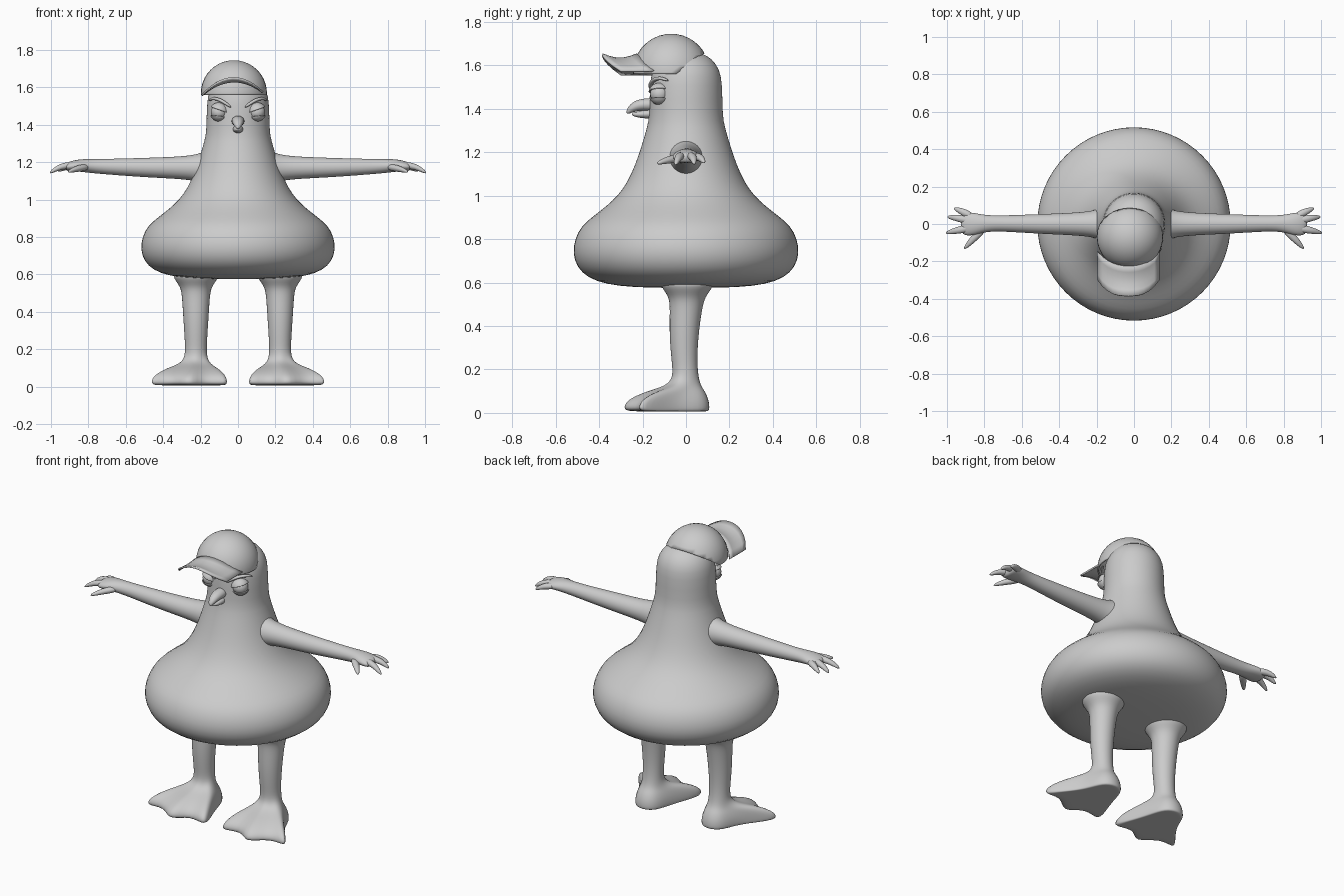
import bpy, bmesh, math
from mathutils import Vector

if "Cube" in bpy.data.objects:
    bpy.data.objects.remove(bpy.data.objects["Cube"], do_unlink=True)

GREY = (0.6, 0.6, 0.6, 1)
mat = bpy.data.materials.new("plain grey")
mat.use_nodes = True
mat.diffuse_color = GREY
mat.node_tree.nodes["Principled BSDF"].inputs["Base Color"].default_value = GREY


def finish(name, bm, mirror=False, subdiv=0, thickness=0):
    bmesh.ops.recalc_face_normals(bm, faces=bm.faces)
    mesh = bpy.data.meshes.new(name)
    bm.to_mesh(mesh)
    bm.free()
    mesh.materials.append(mat)
    mesh.shade_smooth()
    ob = bpy.data.objects.new(name, mesh)
    bpy.context.collection.objects.link(ob)
    if mirror:
        ob.modifiers.new("Mirror", "MIRROR").use_mirror_merge = False
    if thickness:
        solid = ob.modifiers.new("Solidify", "SOLIDIFY")
        solid.thickness = thickness
        solid.offset = 0
    if subdiv:
        sub = ob.modifiers.new("Subdivision", "SUBSURF")
        sub.levels = sub.render_levels = subdiv
    return ob


def loft(name, rings, mirror=False, subdiv=2):
    """Skin a list of closed rings and cap both ends."""
    bm = bmesh.new()
    loops = [[bm.verts.new(p) for p in ring] for ring in rings]
    n = len(loops[0])
    for a, b in zip(loops, loops[1:]):
        for i in range(n):
            j = (i + 1) % n
            bm.faces.new((a[i], a[j], b[j], b[i]))
    bm.faces.new(loops[0][::-1])
    bm.faces.new(loops[-1])
    return finish(name, bm, mirror, subdiv)


def tube(name, path, side, mirror=False, n=10):
    """Elliptical tube: path of (x, y, z, radius along side, other radius)."""
    pts = [Vector(p[:3]) for p in path]
    rings = []
    for i, p in enumerate(path):
        tangent = pts[min(i + 1, len(pts) - 1)] - pts[max(i - 1, 0)]
        up = tangent.cross(Vector(side)).normalized()
        across = up.cross(tangent).normalized()
        rings.append([pts[i] + across * p[3] * math.cos(a) + up * p[4] * math.sin(a)
                      for a in (math.tau * k / n for k in range(n))])
    return loft(name, rings, mirror)


def ball(name, centre, radius, cuts=(), mirror=False, thickness=0):
    """Sphere, trimmed to the positive side of each (point, normal) plane."""
    bm = bmesh.new()
    bmesh.ops.create_uvsphere(bm, u_segments=32, v_segments=20, radius=radius)
    bmesh.ops.translate(bm, verts=bm.verts, vec=centre)
    for point, normal in cuts:
        bmesh.ops.bisect_plane(bm, geom=bm.verts[:] + bm.edges[:] + bm.faces[:],
                               plane_co=point, plane_no=normal, clear_inner=True)
    return finish(name, bm, mirror, 0, thickness)


# Pear-shaped body running up into the domed head
profile = [(0.06, 0.575), (0.25, 0.578), (0.37, 0.592), (0.455, 0.622), (0.505, 0.67),
           (0.525, 0.735), (0.515, 0.80), (0.485, 0.86), (0.43, 0.905), (0.37, 0.95),
           (0.315, 1.0), (0.272, 1.06), (0.235, 1.14), (0.205, 1.23), (0.178, 1.32),
           (0.169, 1.37), (0.168, 1.52), (0.155, 1.58), (0.122, 1.63), (0.07, 1.658),
           (0.02, 1.666)]
loft("body", [[(r * math.cos(a), r * math.sin(a), z)
               for a in (math.tau * k / 32 for k in range(32))]
              for r, z in profile], subdiv=1)

# Arms with a flared shoulder and flat palm
tube("arms", [(0.12, 0, 1.17, 0.11, 0.115), (0.20, 0, 1.17, 0.078, 0.08),
              (0.28, 0, 1.17, 0.064, 0.063), (0.50, 0, 1.171, 0.055, 0.054),
              (0.70, 0.003, 1.176, 0.044, 0.043), (0.79, 0.003, 1.18, 0.045, 0.039),
              (0.85, 0, 1.183, 0.062, 0.034), (0.90, 0, 1.177, 0.066, 0.028),
              (0.925, 0, 1.17, 0.05, 0.018)], (0, 1, 0), mirror=True, n=12)

# Fingers and thumb: root, knuckle and tip
fingers = {"back_fingers": [(0.86, 0.035, 1.18), (0.92, 0.068, 1.178), (0.965, 0.085, 1.15)],
           "upper_fingers": [(0.87, 0.015, 1.185), (0.95, 0.034, 1.18), (1.0, 0.038, 1.143)],
           "lower_fingers": [(0.87, -0.02, 1.185), (0.95, -0.034, 1.18), (1.01, -0.05, 1.14)],
           "thumbs": [(0.80, -0.02, 1.175), (0.865, -0.085, 1.165), (0.91, -0.135, 1.147)]}
for name, pts in fingers.items():
    radii = (0.025, 0.021, 0.008)
    tube(name, [(*p, r, r * 0.9) for p, r in zip(pts, radii)], (0, 1, 0), mirror=True, n=8)

# Legs blending into webbed, three-toed feet
outline = [(0.225, 0.118), (0.30, 0.09), (0.335, -0.03), (0.41, -0.13), (0.505, -0.245),
           (0.36, -0.19), (0.26, -0.335), (0.18, -0.20), (0.025, -0.285), (0.09, -0.12),
           (0.122, -0.02), (0.15, 0.09)]
foot_x = 0.225


def foot_ring(spread, radius, z, y=0):
    ring = []
    for i, (px, py) in enumerate(outline):
        a = math.pi / 2 - math.tau * i / len(outline)
        circle = Vector((foot_x + radius * math.cos(a), y + radius * math.sin(a), z))
        ring.append(circle.lerp(Vector((px, py, z)), spread))
    return ring


loft("legs_and_feet", [foot_ring(*r) for r in (
    (0.5, 0.05, 0.008), (0.92, 0.05, 0.006), (1, 0.05, 0.022), (0.93, 0.05, 0.06),
    (0.55, 0.065, 0.098), (0.15, 0.066, 0.122), (0, 0.06, 0.16), (0, 0.061, 0.24, -0.008),
    (0, 0.07, 0.36, -0.01), (0, 0.077, 0.48, 0), (0, 0.086, 0.535, 0.005),
    (0, 0.125, 0.578, 0.005), (0, 0.13, 0.62, 0.005))], mirror=True)

# Eyes with heavy slanted lids and brows
eye = Vector((0.102, -0.122, 1.468))
ball("eyes", eye, 0.043, mirror=True)
ball("upper_eyelids", eye, 0.049, [(eye + Vector((0, 0, 0.012)), (-0.35, 0, 1))],
     mirror=True, thickness=0.005)
ball("lower_eyelids", eye, 0.048, [(eye - Vector((0, 0, 0.022)), (0.1, 0, -1))],
     mirror=True, thickness=0.005)
tube("eyebrows", [(0.036, -0.166, 1.492, 0.006, 0.005), (0.065, -0.165, 1.515, 0.012, 0.01),
                  (0.105, -0.145, 1.538, 0.013, 0.01), (0.14, -0.11, 1.542, 0.011, 0.009),
                  (0.156, -0.08, 1.528, 0.005, 0.005)], (0, -1, 0), mirror=True, n=8)

# Hooked beak in two halves
tube("upper_beak", [(0, -0.14, 1.418, 0.038, 0.034), (0, -0.19, 1.42, 0.036, 0.03),
                    (0, -0.228, 1.414, 0.031, 0.027), (0, -0.257, 1.397, 0.021, 0.018),
                    (0, -0.272, 1.378, 0.007, 0.007)], (1, 0, 0))
tube("lower_beak", [(0, -0.14, 1.378, 0.033, 0.026), (0, -0.19, 1.375, 0.028, 0.021),
                    (0, -0.23, 1.373, 0.02, 0.013), (0, -0.25, 1.376, 0.008, 0.006)],
     (1, 0, 0))

# Cap crown, worn forward and slightly to one side, raised at the back
ball("cap_crown", (-0.022, -0.068, 1.568), 0.173,
     [((0, 0, 1.56), (0, 0, 1)), ((0, -0.05, 1.557), (0, -0.73, 1))], thickness=0.008)

# Arched cap visor
bm = bmesh.new()
grid = []
for i in range(13):
    u = i / 6 - 1
    arch = 1 - u * u
    back = -0.07 - 0.155 * math.sqrt(max(0, 1 - 0.75 * u * u))
    front = -0.385 + 0.085 * abs(u) ** 3
    row = []
    for j in range(6):
        v = j / 5
        z = 1.565 + 0.008 * u + arch * (0.085 - 0.02 * math.sin(math.pi * v))
        row.append(bm.verts.new((-0.03 + 0.163 * u, back + (front - back) * v, z)))
    grid.append(row)
for a, b in zip(grid, grid[1:]):
    for j in range(5):
        bm.faces.new((a[j], a[j + 1], b[j + 1], b[j]))
finish("cap_visor", bm, thickness=0.01)
